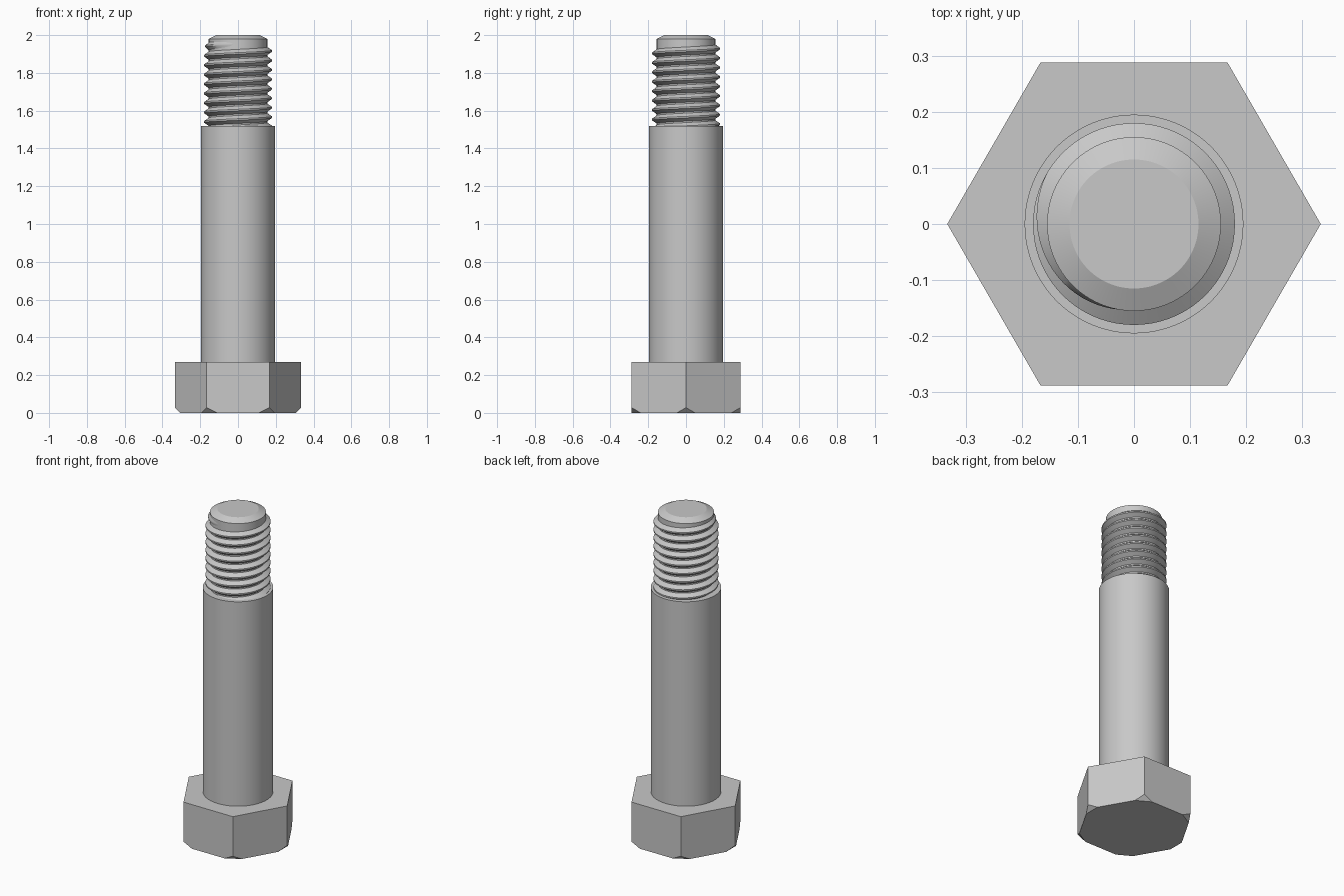
import bpy, bmesh
from math import cos, sin, pi, radians
from mathutils import Vector

cube = bpy.data.objects.get("Cube")
if cube:
    bpy.data.objects.remove(cube)

steel = bpy.data.materials.new("steel_grey")
steel.use_nodes = True
GREY = (0.58, 0.58, 0.58, 1)
steel.diffuse_color = GREY
steel.node_tree.nodes["Principled BSDF"].inputs["Base Color"].default_value = GREY


def finish(bm, name, angle=None):
    """Turn a bmesh into a named steel object, optionally smooth shaded."""
    bmesh.ops.recalc_face_normals(bm, faces=bm.faces)
    mesh = bpy.data.meshes.new(name)
    bm.to_mesh(mesh)
    bm.free()
    mesh.materials.append(steel)
    obj = bpy.data.objects.new(name, mesh)
    bpy.context.collection.objects.link(obj)
    if angle:
        bpy.ops.object.select_all(action="DESELECT")
        obj.select_set(True)
        bpy.context.view_layer.objects.active = obj
        bpy.ops.object.shade_smooth_by_angle(angle=radians(angle))
    return obj


def turned(name, profile, sides=96):
    """Solid of revolution from (radius, z) pairs, capped at both ends."""
    bm = bmesh.new()
    rings = [[bm.verts.new((r * cos(2 * pi * i / sides), r * sin(2 * pi * i / sides), z))
              for i in range(sides)] for r, z in profile]
    for low, high in zip(rings, rings[1:]):
        for i in range(sides):
            j = (i + 1) % sides
            bm.faces.new((low[i], low[j], high[j], high[i]))
    bm.faces.new(rings[0])
    bm.faces.new(rings[-1])
    return finish(bm, name, 20)


# Hexagonal head with the lower corners cut at 45 degrees
HEAD_R, HEAD_H, CUT = 0.333, 0.27, 0.028
bm = bmesh.new()
base = bm.faces.new([bm.verts.new((HEAD_R * cos(i * pi / 3), HEAD_R * sin(i * pi / 3), 0))
                     for i in range(6)])
top = bmesh.ops.extrude_face_region(bm, geom=[base], use_keep_orig=True)["geom"]
bmesh.ops.translate(bm, vec=(0, 0, HEAD_H),
                    verts=[g for g in top if isinstance(g, bmesh.types.BMVert)])
for i in range(6):
    out = Vector((cos(i * pi / 3), sin(i * pi / 3), 0))
    cut = bmesh.ops.bisect_plane(bm, geom=bm.verts[:] + bm.edges[:] + bm.faces[:],
                                 plane_co=out * (HEAD_R - CUT),
                                 plane_no=out - Vector((0, 0, 1)), clear_outer=True)
    edges = [g for g in cut["geom_cut"] if isinstance(g, bmesh.types.BMEdge)]
    bmesh.ops.holes_fill(bm, edges=edges, sides=0)
finish(bm, "hex_head")

# Plain shank, and the narrower core with its chamfered tip
ROOT, CREST = 0.155, 0.18
turned("shank", [(0.195, HEAD_H), (0.195, 1.52)])
turned("thread_core", [(ROOT, 1.5), (ROOT, 1.98), (0.115, 2.0)])

# Right-handed thread ridge that fades into the core at its upper end
PITCH, STEPS = 0.05, 72
END_ANGLE, FADE = radians(260), radians(110)
END_Z, TURNS = 1.952, 9
bm = bmesh.new()
previous = None
for k in range(TURNS * STEPS + 1):
    back = 2 * pi * k / STEPS
    a = END_ANGLE - back
    z = END_Z - PITCH * back / (2 * pi)
    s = min(1, back / FADE)
    crest = ROOT + (CREST - ROOT) * s
    section = [(ROOT - 0.004, -0.024), (crest, -0.004), (crest, 0.004), (ROOT - 0.004, 0.024)]
    ring = [bm.verts.new((r * cos(a), r * sin(a), z + dz)) for r, dz in section]
    if previous:
        for i in range(4):
            j = (i + 1) % 4
            bm.faces.new((previous[i], previous[j], ring[j], ring[i]))
    else:
        bm.faces.new(ring)
    previous = ring
bm.faces.new(previous)
finish(bm, "thread_ridge", 30)
